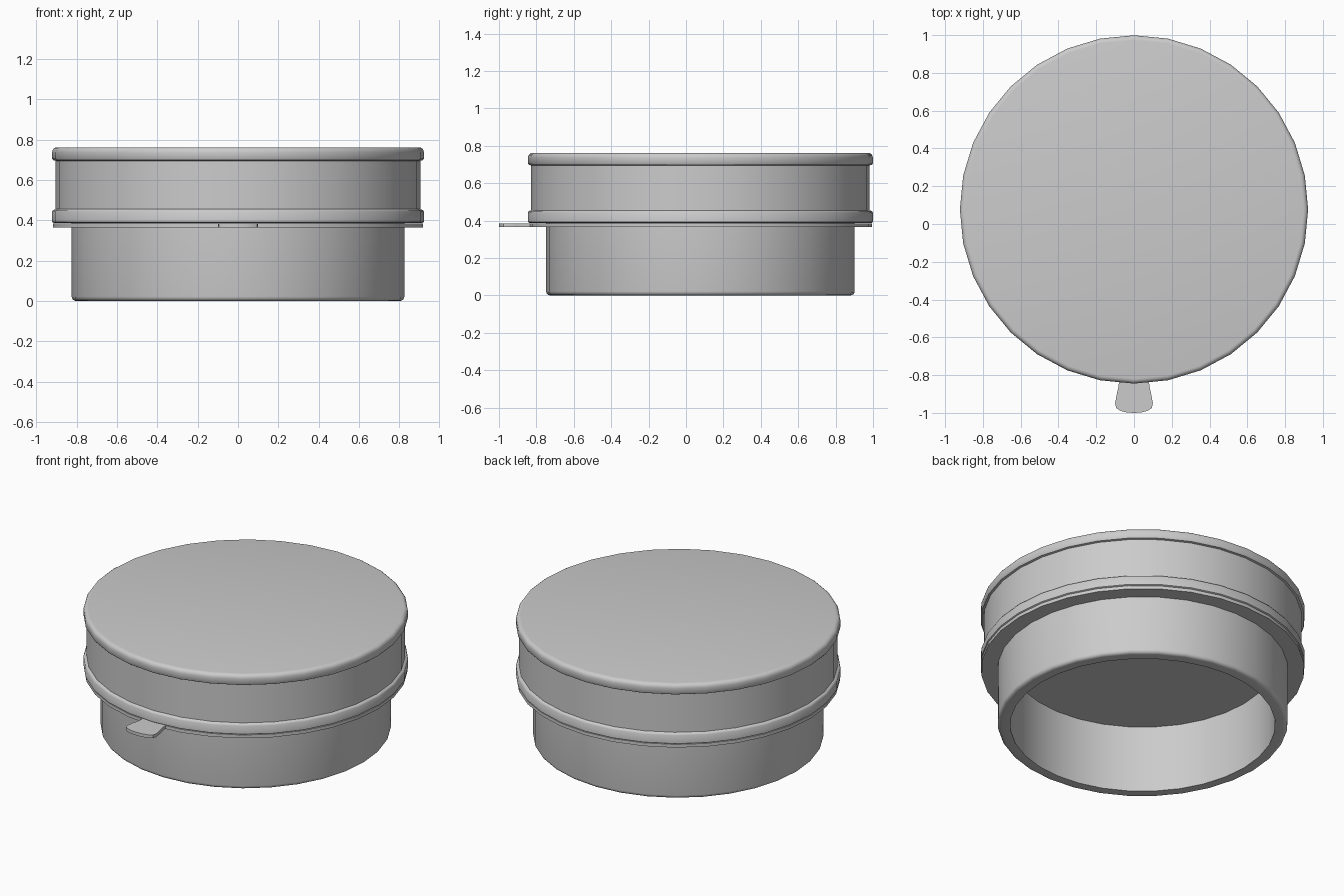
import bpy, bmesh, math

cube = bpy.data.objects.get("Cube")
if cube:
    bpy.data.objects.remove(cube)

SIDES = 32
CENTRE_Y = 0.077

grey = bpy.data.materials.new("light_grey")
grey.use_nodes = True
COLOUR = (0.6, 0.6, 0.6, 1)
grey.diffuse_color = COLOUR
grey.node_tree.nodes["Principled BSDF"].inputs["Base Color"].default_value = COLOUR


def finish(name, bm, angle=40):
    bmesh.ops.remove_doubles(bm, verts=bm.verts, dist=1e-5)
    bmesh.ops.recalc_face_normals(bm, faces=bm.faces)
    mesh = bpy.data.meshes.new(name)
    bm.to_mesh(mesh)
    bm.free()
    mesh.materials.append(grey)
    ob = bpy.data.objects.new(name, mesh)
    bpy.context.collection.objects.link(ob)
    bpy.ops.object.select_all(action='DESELECT')
    ob.select_set(True)
    bpy.context.view_layer.objects.active = ob
    bpy.ops.object.shade_smooth_by_angle(angle=math.radians(angle))
    return ob


def lathe(name, profile):
    """Spin an (r, z) profile; ends above the axis are closed with flat caps."""
    bm = bmesh.new()
    rings = []
    for r, z in profile:
        rings.append([bm.verts.new((r * math.sin(math.tau * i / SIDES),
                                    CENTRE_Y + r * math.cos(math.tau * i / SIDES), z))
                      for i in range(SIDES)])
    for a, b in zip(rings, rings[1:]):
        for i in range(SIDES):
            j = (i + 1) % SIDES
            bm.faces.new((a[i], a[j], b[j], b[i]))
    bm.faces.new(rings[0])
    bm.faces.new(rings[-1])
    return finish(name, bm)


def arc(r, z, radius, start, end, steps=4):
    """Rounded corner points around (r, z), angles in degrees."""
    angles = [math.radians(start + (end - start) * k / steps) for k in range(steps + 1)]
    return [(r + radius * math.cos(a), z + radius * math.sin(a)) for a in angles]


# Hollow cup, open underneath
lathe("cup", [(0.753, 0.42), (0.753, 0.0)]
      + arc(0.803, 0.022, 0.022, -90, 0)
      + [(0.825, 0.42)])

# Thin seal disc between cup and lid, with the cup's opening left clear
seal_ring = [(0.79, 0.365), (0.918, 0.365), (0.918, 0.385), (0.79, 0.385)]
seal = lathe("seal", seal_ring)
bm = bmesh.new()
bm.from_mesh(seal.data)
caps = [f for f in bm.faces if len(f.verts) == SIDES]
bmesh.ops.delete(bm, geom=caps, context='FACES')
bm.to_mesh(seal.data)
bm.free()

# Lid with lower bead, recessed wall and rounded top rim
lathe("lid", [(0.79, 0.42), (0.79, 0.387), (0.915, 0.387), (0.922, 0.392), (0.922, 0.443),
              (0.917, 0.451), (0.905, 0.455), (0.905, 0.695), (0.917, 0.698)]
      + [(0.922, 0.705)] + arc(0.897, 0.737, 0.025, 0, 90))

# Pull tab on the front of the seal
half = [(0.078, -0.82), (0.082, -0.86), (0.093, -0.91), (0.1, -0.95),
        (0.094, -0.975), (0.07, -0.99), (0.035, -0.998)]
outline = half + [(0, -1.0)] + [(-x, y) for x, y in reversed(half)]
bm = bmesh.new()
base = bm.faces.new([bm.verts.new((x, y, 0.365)) for x, y in outline])
top = bmesh.ops.extrude_face_region(bm, geom=[base])
bmesh.ops.translate(bm, vec=(0, 0, 0.02),
                    verts=[v for v in top["geom"] if isinstance(v, bmesh.types.BMVert)])
finish("pull_tab", bm)
